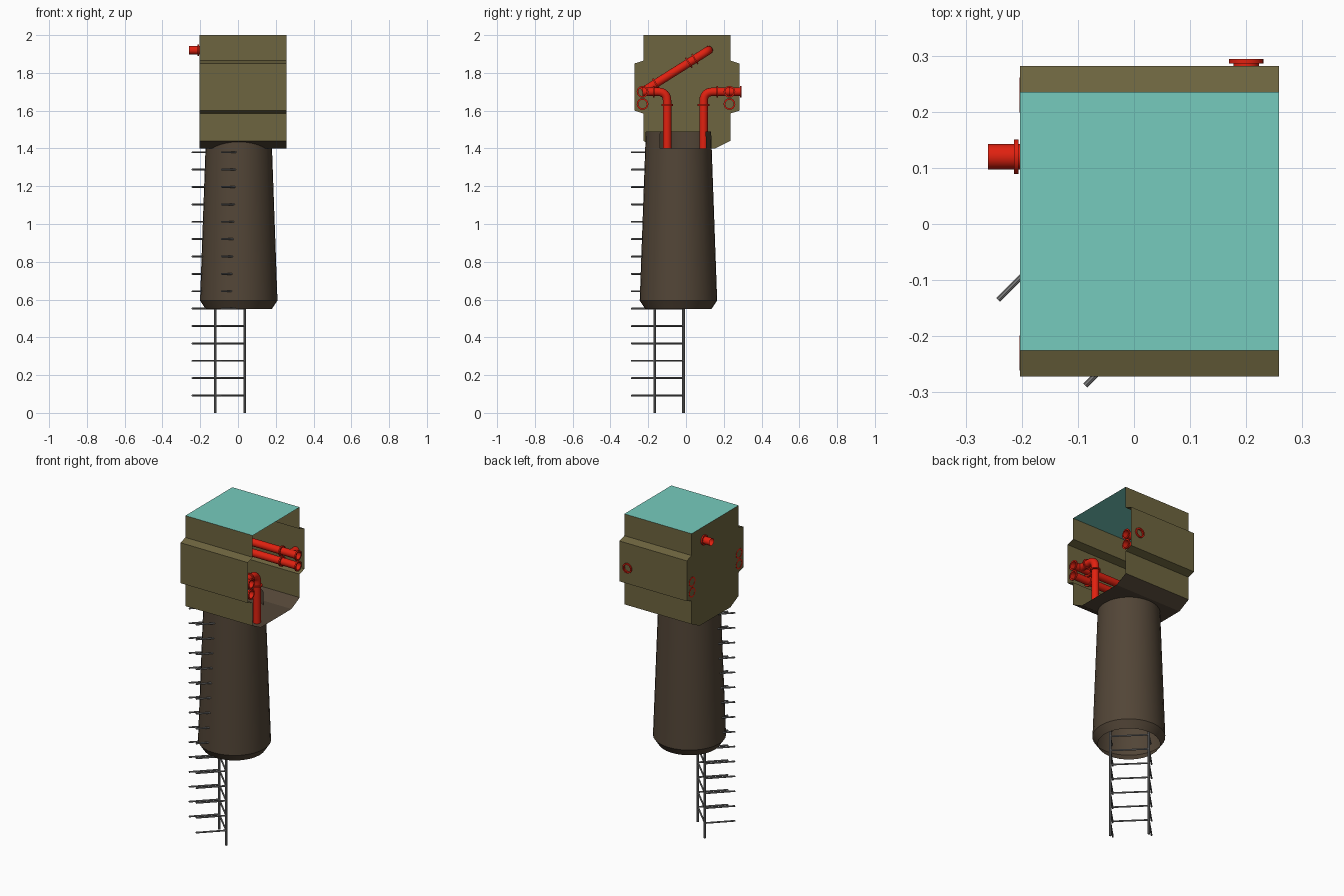
import bpy, bmesh, math
from mathutils import Vector

if "Cube" in bpy.data.objects:
    bpy.data.objects.remove(bpy.data.objects["Cube"])


def material(name, r, g, b):
    m = bpy.data.materials.new(name)
    m.diffuse_color = (r, g, b, 1)
    m.use_nodes = True
    m.node_tree.nodes["Principled BSDF"].inputs["Base Color"].default_value = m.diffuse_color
    return m


OLIVE = material("olive", 0.155, 0.13, 0.05)
TEAL = material("teal", 0.18, 0.60, 0.51)
BROWN = material("brown", 0.085, 0.06, 0.038)
RED = material("red", 0.75, 0.015, 0.005)
STEEL = material("steel", 0.2, 0.2, 0.2)


def finish(name, bm, mat, smooth=False):
    me = bpy.data.meshes.new(name)
    bm.to_mesh(me)
    bm.free()
    ob = bpy.data.objects.new(name, me)
    bpy.context.collection.objects.link(ob)
    me.materials.append(mat)
    if smooth:
        bpy.ops.object.select_all(action='DESELECT')
        bpy.context.view_layer.objects.active = ob
        ob.select_set(True)
        bpy.ops.object.shade_smooth_by_angle(angle=math.radians(30))
    return ob


def sweep(bm, path, radii, n, closed=False):
    """Circular sections along a path; open ends unless closed."""
    pts = [Vector(p) for p in path]
    rings = []
    d = (pts[1] - pts[0]).normalized()
    u = d.orthogonal().normalized()
    for i, p in enumerate(pts):
        t = (pts[min(i + 1, len(pts) - 1)] - pts[max(i - 1, 0)])
        t = t.normalized() if t.length > 1e-6 else d
        u = (u - t * u.dot(t)).normalized()
        v = t.cross(u)
        rings.append([bm.verts.new(p + radii[i] * (u * math.cos(a) + v * math.sin(a)))
                      for a in (2 * math.pi * k / n for k in range(n))])
    for a, b in zip(rings, rings[1:]):
        for k in range(n):
            bm.faces.new((a[k], a[(k + 1) % n], b[(k + 1) % n], b[k]))
    if closed:
        bm.faces.new(rings[0][::-1])
        bm.faces.new(rings[-1])


def rounded(points, r=0.05, steps=6):
    """Polyline with rounded corners."""
    p = [Vector(q) for q in points]
    out = [p[0]]
    for a, b, c in zip(p, p[1:], p[2:]):
        s, e = b + (a - b).normalized() * r, b + (c - b).normalized() * r
        for i in range(steps + 1):
            t = i / steps
            out.append(s * (1 - t) ** 2 + b * 2 * t * (1 - t) + e * t * t)
    return out + [p[-1]]


PIPE, FLANGE = 0.0225, 0.031


def pipe(name, points, flanges=()):
    bm = bmesh.new()
    path = rounded(points)
    sweep(bm, path, [PIPE] * len(path), 16)
    # each flange: centre and axis
    for c, axis in flanges:
        c, h = Vector(c), Vector(axis).normalized() * 0.004
        sweep(bm, [c - h * 1.01, c - h, c + h, c + h * 1.01],
              [PIPE, FLANGE, FLANGE, PIPE], 16)
    finish(name, bm, RED, True)


# Head: a thin folded shell running along x, open on the right
X0, X1 = -0.203, 0.258
half = [(0.23, 2.0), (0.23, 1.865), (0.277, 1.85), (0.277, 1.6),
        (0.23, 1.585), (0.23, 1.44), (0.15, 1.4)]
CY = 0.005


def strip(name, prof, mat):
    bm = bmesh.new()
    a = [bm.verts.new((X0, y + CY, z)) for y, z in prof]
    b = [bm.verts.new((X1, y + CY, z)) for y, z in prof]
    for i in range(len(prof) - 1):
        bm.faces.new((a[i], a[i + 1], b[i + 1], b[i]))
    finish(name, bm, mat)


mirror = [(-y, z) for y, z in half]
strip("back_wall", half[:6], OLIVE)
strip("front_wall", mirror[:6][::-1], OLIVE)
strip("head_floor", half[5:] + mirror[5:][::-1], BROWN)
strip("roof", [mirror[0], half[0]], TEAL)
bm = bmesh.new()
bm.faces.new([bm.verts.new((X0, y + CY, z)) for y, z in half + mirror[::-1]])
finish("left_wall", bm, OLIVE)

# Trunk: open tapered tube with a notch at the top on the right
bm = bmesh.new()
tx, ty = 0.004, -0.04
prof = [(0.55, 0.175), (0.595, 0.205), (1.4, 0.176), (1.49, 0.173)]
sweep(bm, [(tx, ty, z) for z, r in prof], [r for z, r in prof], 32)
notch = [f for f in bm.faces if f.calc_center_median().z > 1.42
         and f.calc_center_median().x > 0.05 and abs(f.calc_center_median().y + 0.02) < 0.12]
bmesh.ops.delete(bm, geom=notch, context='FACES')
finish("trunk", bm, BROWN, True)

# Straight pipes along the inside of both bulges
for side, y in (("front", -0.23), ("back", 0.23)):
    for level, z in (("upper", 1.70), ("lower", 1.635)):
        fl = [((x, y, z), (1, 0, 0)) for x in (-0.2, 0.14, 0.25)]
        pipe(f"{side}_{level}_pipe", [(-0.204, y, z), (0.254, y, z)], fl)

# Risers, diagonal pipe and wall outlets
pipe("front_riser", [(0.2, -0.1, 1.4), (0.2, -0.1, 1.7), (0.2, -0.23, 1.7)],
     [((0.2, -0.1, 1.63), (0, 0, 1)), ((0.2, -0.17, 1.7), (0, 1, 0))])
pipe("back_riser", [(-0.1, 0.093, 1.4), (-0.1, 0.093, 1.7), (-0.1, 0.23, 1.7)],
     [((-0.1, 0.093, 1.63), (0, 0, 1)), ((-0.1, 0.165, 1.7), (0, 1, 0))])
pipe("back_outlet", [(0.2, 0.23, 1.7), (0.2, 0.29, 1.7)], [((0.2, 0.29, 1.7), (0, 1, 0))])
d0, d1 = Vector((-0.14, -0.23, 1.70)), Vector((-0.14, 0.12, 1.92))
pipe("diagonal_pipe", [d0, d1, (-0.26, 0.12, 1.92)],
     [(d0.lerp(d1, t), d1 - d0) for t in (0.2, 0.7, 0.79)] + [((-0.21, 0.12, 1.92), (1, 0, 0))])

# Ladder: two rails, cross rungs and diagonal pegs
rails = [Vector((-0.12, -0.013, 0)), Vector((0.035, -0.166, 0))]
out = Vector((-0.122, -0.122, 0))
bm = bmesh.new()
for p in rails:
    sweep(bm, [p, p + Vector((0, 0, 1.4))], [0.007] * 2, 8, True)
for k in range(1, 16):
    h = Vector((0, 0, 0.092 * k))
    sweep(bm, [rails[0] + h, rails[1] + h], [0.005] * 2, 8, True)
    for p in rails:
        sweep(bm, [p + h, p + h + out], [0.005] * 2, 8, True)
finish("ladder", bm, STEEL, True)
